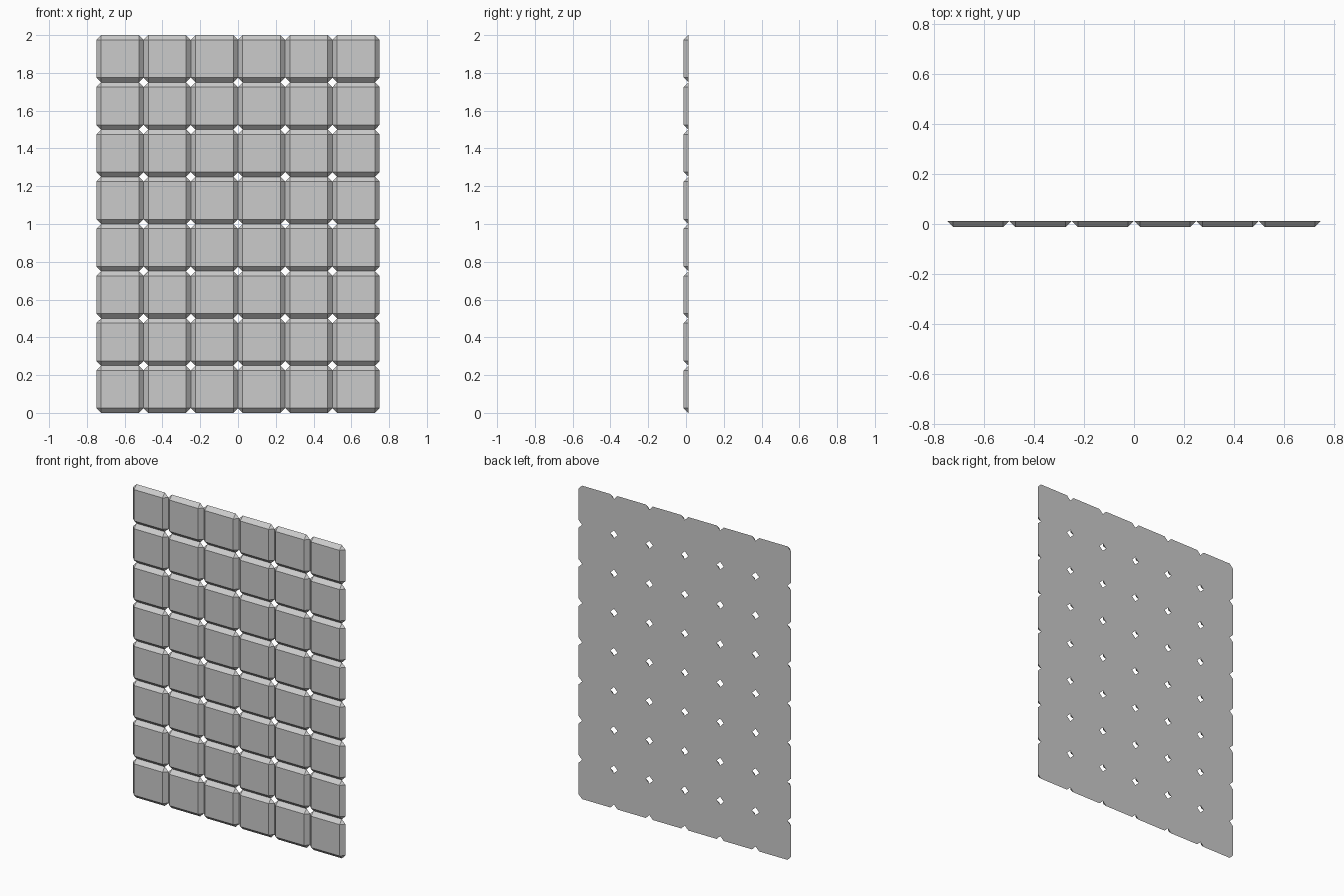
import bpy, bmesh

if "Cube" in bpy.data.objects:
    bpy.data.objects.remove(bpy.data.objects["Cube"])

COLS, ROWS, S = 6, 8, 0.25   # tile grid and tile size
C, D = 0.025, 0.0125         # chamfer width, half thickness

# One tile: octagonal flat back tapering to an inset square front
bm = bmesh.new()
x0, x1, z0, z1 = -COLS * S / 2, -COLS * S / 2 + S, 0.0, S
back_pts = [(x0 + C, z0), (x1 - C, z0), (x1, z0 + C), (x1, z1 - C),
            (x1 - C, z1), (x0 + C, z1), (x0, z1 - C), (x0, z0 + C)]
front_pts = [(x0 + C, z0 + C), (x1 - C, z0 + C), (x1 - C, z1 - C), (x0 + C, z1 - C)]
back = [bm.verts.new((x, D, z)) for x, z in back_pts]
front = [bm.verts.new((x, -D, z)) for x, z in front_pts]
bm.faces.new(back)
bm.faces.new(front)
for i in range(4):
    j = (i + 1) % 4
    # sloped side, then the cut corner
    bm.faces.new((back[2 * i], back[2 * i + 1], front[j], front[i]))
    bm.faces.new((back[2 * i + 1], back[(2 * i + 2) % 8], front[j]))
bmesh.ops.recalc_face_normals(bm, faces=bm.faces)
mesh = bpy.data.meshes.new("tile_panel")
bm.to_mesh(mesh)
bm.free()
panel = bpy.data.objects.new("tile_panel", mesh)
bpy.context.collection.objects.link(panel)

# Repeat the tile across and up
for name, count, step in (("columns", COLS, (S, 0, 0)), ("rows", ROWS, (0, 0, S))):
    arr = panel.modifiers.new(name, 'ARRAY')
    arr.count = count
    arr.use_relative_offset = False
    arr.use_constant_offset = True
    arr.constant_offset_displace = step
